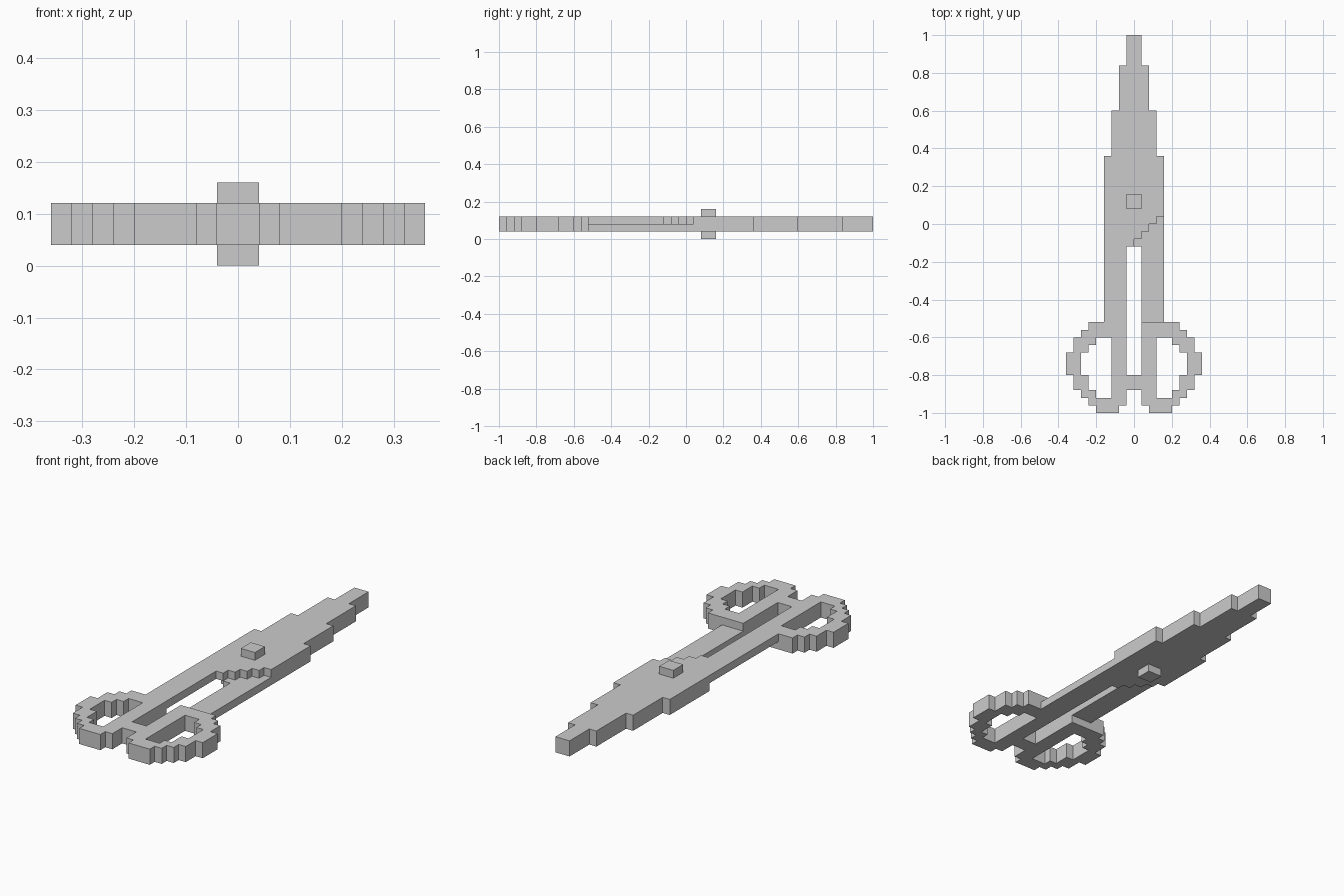
import bpy, bmesh

if "Cube" in bpy.data.objects:
    bpy.data.objects.remove(bpy.data.objects["Cube"])

U = 0.04  # grid unit of the blocky style


def prism(name, pts, z0, z1, side=1):
    """Extrude a grid-unit outline from z0 to z1; side=-1 mirrors it in x."""
    bm = bmesh.new()
    face = bm.faces.new([bm.verts.new((side * x * U, y * U, z0 * U)) for x, y in pts])
    ext = bmesh.ops.extrude_face_region(bm, geom=[face])
    top = [v for v in ext["geom"] if isinstance(v, bmesh.types.BMVert)]
    bmesh.ops.translate(bm, verts=top, vec=(0, 0, (z1 - z0) * U))
    bmesh.ops.recalc_face_normals(bm, faces=bm.faces)
    mesh = bpy.data.meshes.new(name)
    bm.to_mesh(mesh)
    bm.free()
    obj = bpy.data.objects.new(name, mesh)
    bpy.context.collection.objects.link(obj)
    return obj


def box(name, x0, x1, y0, y1, z0, z1, side=1):
    return prism(name, [(x0, y0), (x1, y0), (x1, y1), (x0, y1)], z0, z1, side)


# Blade outline: stepped tip, diagonal crossing edge, one arm
edge = [(1, 25), (1, 21), (2, 21), (2, 15), (3, 15), (3, 9), (4, 9)]
crossing = [(4, 1), (3, 1), (3, 0), (2, 0), (2, -1), (1, -1), (1, -2), (0, -2), (0, -3)]
arm = [(-1, -3), (-1, -13), (-4, -13)]
blade = edge + crossing + arm + [(-x, y) for x, y in reversed(edge)]

# Finger loop outline: C shape closed by the straight shank
loop_outer = [(3, -13), (6, -13), (6, -14), (7, -14), (7, -15), (8, -15), (8, -17),
              (9, -17), (9, -20), (8, -20), (8, -22), (7, -22), (7, -23), (6, -23),
              (6, -24), (5, -24), (5, -25), (2, -25), (2, -24), (3, -24)]
loop_inner = [(3, -23), (5, -23), (5, -22), (6, -22), (6, -20), (7, -20), (7, -17),
              (6, -17), (6, -16), (5, -16), (5, -15), (3, -15)]

# Two crossed blades, one per layer
prism("upper_blade", blade, 2, 3)
prism("lower_blade", blade, 1, 2, -1)

# Handles
for label, side in (("right", 1), ("left", -1)):
    prism(label + "_finger_loop", loop_outer + loop_inner, 1, 3, side)
    box(label + "_shank", 1, 3, -24, -13, 1, 3, side)

# Bar joining the handles
box("handle_bridge", -1, 1, -22, -20, 1, 3)

# Pivot pin through both blades
box("pivot_pin", -1, 1, 2, 4, 0, 4)
